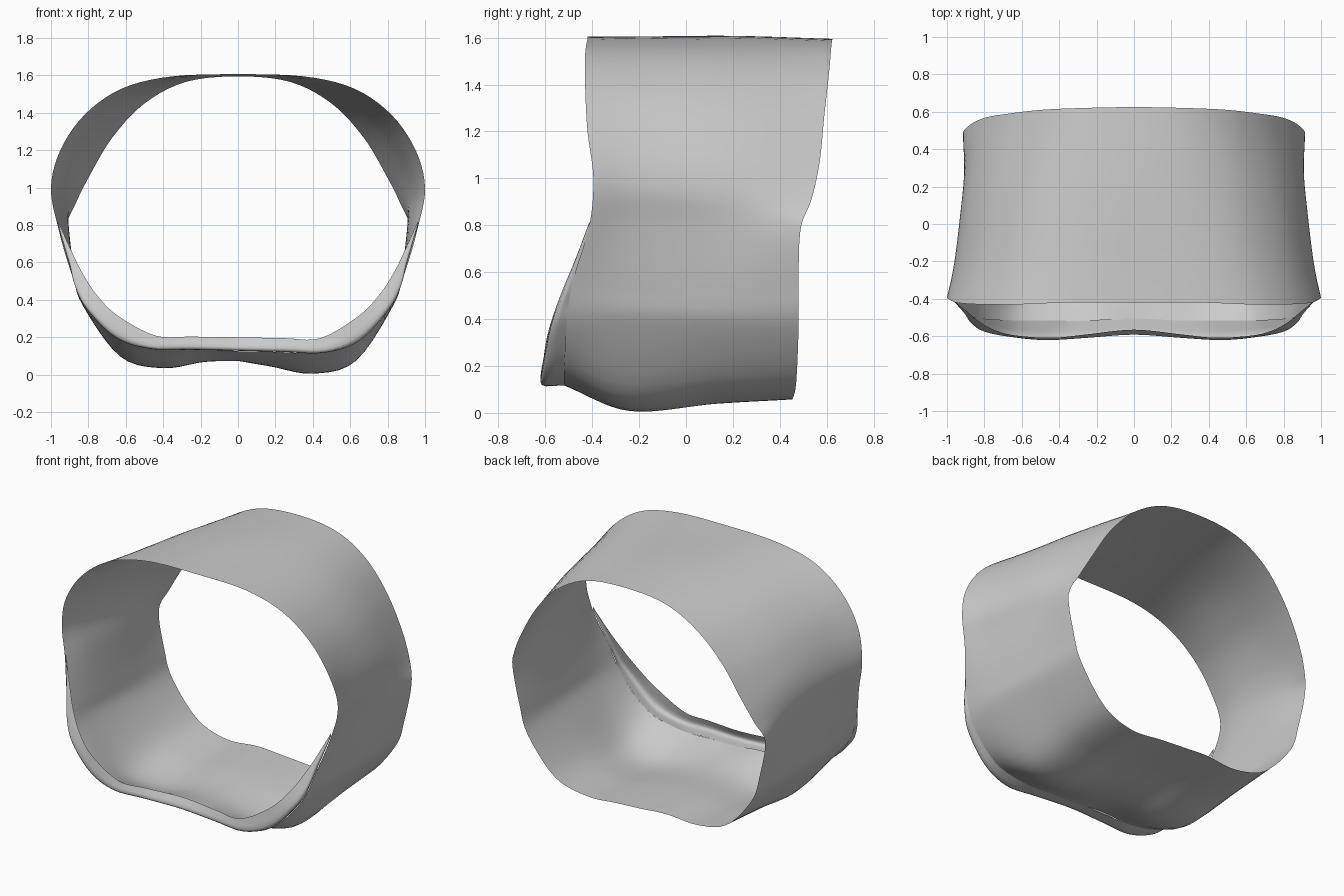
import bpy, bmesh
from mathutils import Vector

if "Cube" in bpy.data.objects:
    bpy.data.objects.remove(bpy.data.objects["Cube"])


def catmull(pts, steps):
    """Smooth open curve through the points."""
    p = [Vector(v) for v in pts]
    p = [2 * p[0] - p[1]] + p + [2 * p[-1] - p[-2]]
    out = []
    for i in range(1, len(p) - 2):
        a, b, c, d = p[i - 1:i + 3]
        for k in range(steps):
            t = k / steps
            out.append(0.5 * (2 * b + (c - a) * t + (2 * a - 5 * b + 4 * c - d) * t * t
                              + (3 * b - a - 3 * c + d) * t ** 3))
    return out + [p[-2]]


def mirrored(half):
    """Half outline from the centre line outwards -> full outline.
    The underside sits slightly higher on the left."""
    left = [Vector((-x, y, z + 0.03 * min(1, x / 0.4) * max(0, 1 - z / 0.35)))
            for x, y, z in half[1:]]
    return left[::-1] + [Vector(v) for v in half]


def loft(name, outlines, around, along):
    """Smooth open sheet through several outlines with equal point counts."""
    curves = [catmull(o, around) for o in outlines]
    columns = [catmull(c, along) for c in zip(*curves)]
    bm = bmesh.new()
    grid = [[bm.verts.new(v) for v in col] for col in columns]
    for a, b in zip(grid, grid[1:]):
        for i in range(len(a) - 1):
            bm.faces.new((a[i], a[i + 1], b[i + 1], b[i]))
    bmesh.ops.remove_doubles(bm, verts=bm.verts, dist=0.0005)
    bmesh.ops.recalc_face_normals(bm, faces=bm.faces)
    for f in bm.faces:
        f.smooth = True
    me = bpy.data.meshes.new(name)
    bm.to_mesh(me)
    bm.free()
    ob = bpy.data.objects.new(name, me)
    bpy.context.collection.objects.link(ob)
    return ob


def band_outline(half):
    """Full closed outline, starting and ending at the bottom centre."""
    full = mirrored(half)
    # ease the two bottom ends so the underside crosses the centre smoothly
    ease = full[0].lerp(full[1], 0.45) + Vector((0, 0, 0.012))
    ease_r = full[-1].lerp(full[-2], 0.45) + Vector((0, 0, 0.0))
    return [full[0], ease] + full[1:-1] + [ease_r, full[-1]]


# Band outlines, each from top centre down the side to bottom centre
front = [(0, -.42, 1.605), (.35, -.42, 1.595), (.62, -.43, 1.53), (.82, -.43, 1.39),
         (.95, -.42, 1.2), (1.0, -.395, 1.0), (.965, -.412, .8), (.90, -.48, .57),
         (.82, -.51, .37), (.64, -.52, .18), (.4, -.52, .12), (0, -.51, .125)]
mid_front = [(0, -.2, 1.605), (.33, -.2, 1.59), (.59, -.2, 1.515), (.79, -.2, 1.36),
             (.91, -.2, 1.17), (.96, -.2, .98), (.93, -.2, .8), (.88, -.22, .53),
             (.83, -.24, .37), (.63, -.24, .075), (.4, -.24, .008), (0, -.22, .075)]
mid_back = [(0, .2, 1.608), (.31, .2, 1.58), (.55, .2, 1.49), (.74, .2, 1.32),
            (.86, .2, 1.12), (.91, .2, .95), (.905, .18, .79), (.87, .15, .52),
            (.82, .14, .36), (.63, .13, .11), (.4, .13, .04), (0, .13, .085)]
back = [(0, .625, 1.595), (.28, .62, 1.565), (.50, .61, 1.45), (.67, .59, 1.27),
        (.79, .57, 1.07), (.87, .535, .91), (.915, .488, .78), (.87, .48, .54),
        (.81, .48, .36), (.62, .47, .13), (.4, .455, .06), (0, .46, .085)]

# Main band: lofted front to back, left half and right half in one outline
loft("band", [band_outline(o) for o in (front, mid_front, mid_back, back)], 5, 8)

# Lip at the lower front: leaves the band edge, runs forward and turns up
lip_rear = [(0, -.505, .128), (.22, -.515, .123), (.4, -.515, .122), (.64, -.515, .185),
            (.815, -.505, .37), (.865, -.495, .48), (.895, -.475, .57), (.962, -.41, .8)]
lip_fold = [(0, -.59, .135), (.25, -.605, .128), (.47, -.615, .122), (.65, -.60, .19),
            (.80, -.575, .35), (.87, -.53, .48), (.905, -.48, .62), (.962, -.412, .81)]
lip_edge = [(0, -.565, .20), (.25, -.59, .195), (.44, -.608, .195), (.64, -.595, .31),
            (.75, -.565, .42), (.83, -.52, .54), (.89, -.47, .66), (.962, -.41, .82)]
loft("front_lip", [mirrored(o) for o in (lip_rear, lip_fold, lip_edge)], 5, 4)
